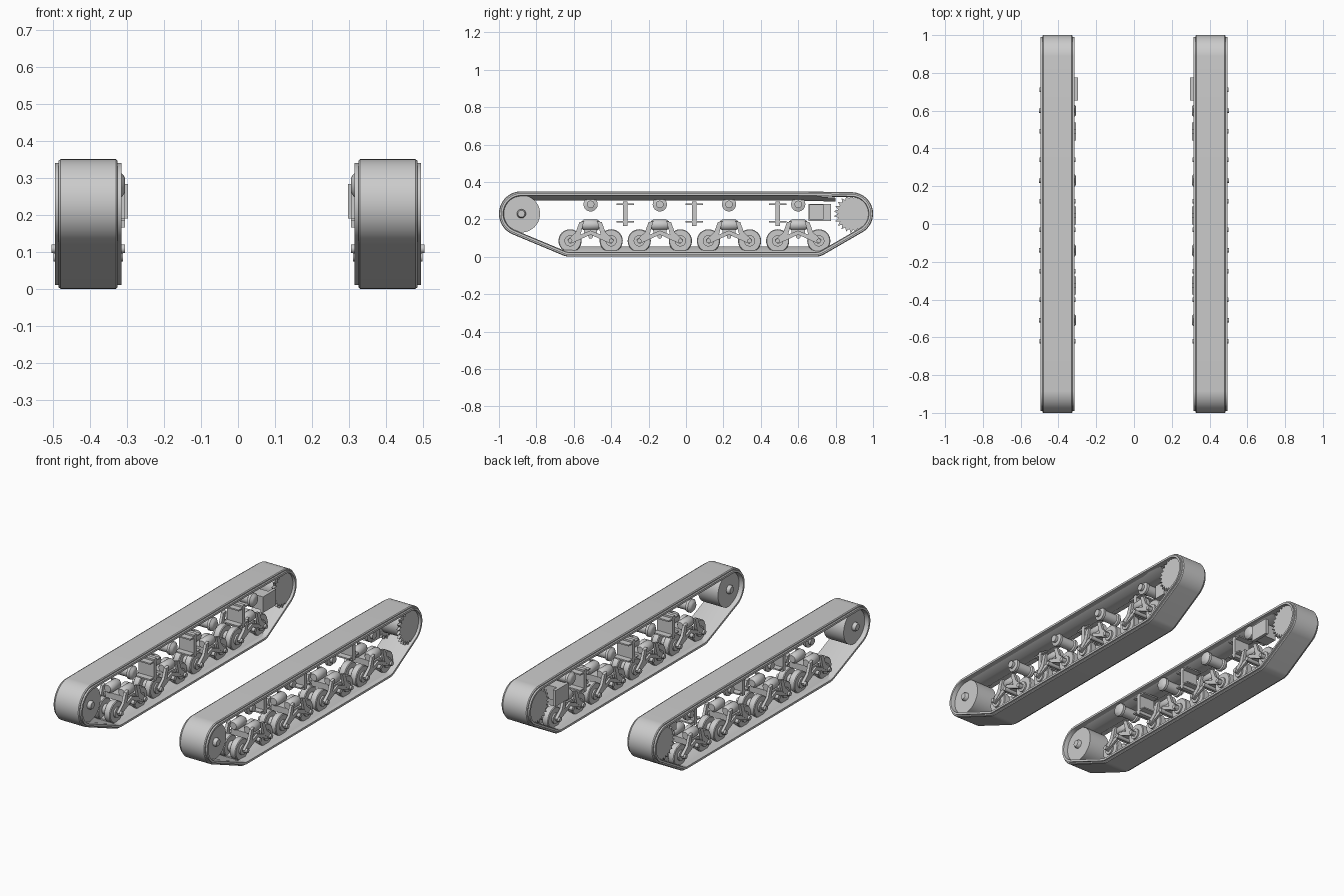
import bpy, bmesh
from math import sin, cos, pi

if "Cube" in bpy.data.objects:
    bpy.data.objects.remove(bpy.data.objects["Cube"])

grey = bpy.data.materials.new("steel_grey")
grey.use_nodes = True
COLOUR = (0.6, 0.6, 0.6, 1)
grey.diffuse_color = COLOUR
grey.node_tree.nodes["Principled BSDF"].inputs["Base Color"].default_value = COLOUR
MID = 0.405  # middle of one track across x


def finish(name, bm):
    """Turn a bmesh into an object mirrored to the other side."""
    bmesh.ops.recalc_face_normals(bm, faces=bm.faces)
    mesh = bpy.data.meshes.new(name)
    bm.to_mesh(mesh)
    bm.free()
    obj = bpy.data.objects.new(name, mesh)
    bpy.context.collection.objects.link(obj)
    mesh.materials.append(grey)
    obj.modifiers.new("other_side", "MIRROR").use_mirror_merge = False
    bpy.ops.object.select_all(action="DESELECT")
    obj.select_set(True)
    bpy.context.view_layer.objects.active = obj
    bpy.ops.object.shade_smooth_by_angle(angle=0.6)


def loft(bm, rings, closed=False):
    """Skin a list of equal rings, capped unless closed into a loop."""
    rows = [[bm.verts.new(p) for p in ring] for ring in rings]
    n = len(rows[0])
    for i in range(len(rows) if closed else len(rows) - 1):
        a, b = rows[i], rows[(i + 1) % len(rows)]
        for j in range(n):
            k = (j + 1) % n
            bm.faces.new((a[j], a[k], b[k], b[j]))
    if not closed:
        bm.faces.new(rows[0])
        bm.faces.new(rows[-1])


def lathe_x(bm, y, z, profile, n=32):
    """Turn (x, radius) points about an axis along x."""
    loft(bm, [[(x, y + r * cos(2 * pi * j / n), z + r * sin(2 * pi * j / n))
               for j in range(n)] for x, r in profile])


def prism(bm, outline, x0, x1):
    """Extrude a (y, z) outline along x."""
    loft(bm, [[(x, y, z) for y, z in outline] for x in (x0, x1)])


def box(bm, x0, x1, y0, y1, z0, z1):
    prism(bm, [(y0, z0), (y1, z0), (y1, z1), (y0, z1)], x0, x1)


# Track belt: a stepped section swept round the hull of five circles
CIRCLES = [(-0.88, 0.23, 0.12), (0.58, 0.25, 0.10), (0.885, 0.23, 0.115),
           (0.69, 0.1, 0.1), (-0.62, 0.1, 0.1)]


def belt_ring(x, inset, n=144):
    ring = []
    for j in range(n):
        c, s = cos(2 * pi * j / n), sin(2 * pi * j / n)
        y, z, r = max(CIRCLES, key=lambda k: k[0] * c + k[1] * s + k[2])
        ring.append((x, y + (r - inset) * c, z + (r - inset) * s))
    return ring


half_section = [(0.075, 0), (0.08, 0.004), (0.08, 0.01), (0.09, 0.01),
                (0.09, 0.022), (0.07, 0.026)]
section = half_section + [(-x, d) for x, d in reversed(half_section)]
bm = bmesh.new()
loft(bm, [belt_ring(MID + x, d) for x, d in section], closed=True)
finish("track_belt", bm)


# Tapered guide ridges inside the top and bottom runs
def ridge(name, stations):
    bm = bmesh.new()
    loft(bm, [[(MID - 0.075, y, base), (MID + 0.075, y, base),
               (MID + 0.03, y, tip), (MID - 0.03, y, tip)]
              for y, base, tip in stations])
    finish(name, bm)


ridge("upper_guide_ridge", [(-0.86, 0.33, 0.31), (-0.8, 0.33, 0.3),
                            (0.6, 0.33, 0.3), (0.8, 0.315, 0.295)])
ridge("lower_guide_ridge", [(-0.66, 0.025, 0.045), (-0.6, 0.02, 0.055),
                            (0.68, 0.02, 0.055), (0.73, 0.025, 0.045)])

# Front idler wheel with hub
bm = bmesh.new()
lathe_x(bm, -0.88, 0.23, [(MID - 0.065, 0.1), (MID + 0.065, 0.1)], 48)
lathe_x(bm, -0.88, 0.23, [(MID - 0.085, 0.018), (MID - 0.075, 0.024),
                          (MID + 0.075, 0.024), (MID + 0.085, 0.018)])
finish("idler_wheel", bm)

# Rear drive sprocket: two toothed discs on a drum
bm = bmesh.new()
TEETH = 24
teeth = []
for i in range(TEETH * 2):
    r, a = (0.105 if i % 2 else 0.083), pi * i / TEETH
    teeth.append((0.895 + r * cos(a), 0.23 + r * sin(a)))
for side in (-1, 1):
    x = MID + side * 0.068
    prism(bm, teeth, x - 0.008, x + 0.008)
lathe_x(bm, 0.895, 0.23, [(MID - 0.06, 0.07), (MID + 0.06, 0.07)])
finish("drive_sprocket", bm)

# Four bogies with a return roller above each
for i, y in enumerate((-0.51, -0.14, 0.23, 0.6)):
    wheels, frame, springs, roller = (bmesh.new() for _ in range(4))
    for end in (-1, 1):
        wy = y + end * 0.11
        for x in (MID - 0.037, MID + 0.037):
            lathe_x(wheels, wy, 0.085, [(x - 0.02, 0.058), (x - 0.016, 0.062),
                                        (x + 0.016, 0.062), (x + 0.02, 0.058)])
        lathe_x(wheels, wy, 0.085, [(MID - 0.094, 0.012), (MID + 0.094, 0.012)], 16)
        lathe_x(wheels, wy, 0.085, [(MID - 0.066, 0.03), (MID + 0.066, 0.03)], 20)
        # Swing arms on both faces of the wheels
        for x in (MID - 0.075, MID + 0.075):
            prism(frame, [(y + end * 0.035, 0.19), (y + end * 0.06, 0.185),
                          (y + end * 0.08, 0.13), (y + end * 0.125, 0.09),
                          (y + end * 0.11, 0.068), (y + end * 0.055, 0.115)],
                  x - 0.008, x + 0.008)
            prism(frame, [(y + end * 0.11, 0.068), (y + end * 0.125, 0.09),
                          (y, 0.14), (y, 0.118)], x - 0.006, x + 0.006)
    box(frame, MID - 0.07, MID + 0.07, y - 0.035, y + 0.035, 0.11, 0.145)
    lathe_x(frame, y, 0.108, [(MID - 0.099, 0.012), (MID + 0.099, 0.012)], 16)
    # Barrel springs lying along the track
    for x in (MID - 0.045, MID + 0.045):
        loft(springs, [[(x + r * cos(pi * j / 10), y + dy, 0.17 + r * sin(pi * j / 10))
                        for j in range(20)]
                       for dy, r in ((-0.048, 0.02), (-0.035, 0.029),
                                     (0.035, 0.029), (0.048, 0.02))])
    # Flared return roller
    lathe_x(roller, y, 0.28, [(0.306, 0.02), (0.309, 0.026), (0.32, 0.038),
                              (0.335, 0.038), (0.34, 0.03), (0.42, 0.03),
                              (0.425, 0.038), (0.44, 0.038), (0.445, 0.02),
                              (0.46, 0.02)])
    for name, part in (("bogie_wheels", wheels), ("bogie_frame", frame),
                       ("bogie_springs", springs), ("return_roller", roller)):
        finish(f"{name}_{i + 1}", part)

# I-shaped support brackets between the return rollers
for i, y in enumerate((-0.325, 0.045, 0.49)):
    bm = bmesh.new()
    box(bm, 0.306, MID, y - 0.012, y + 0.012, 0.165, 0.295)
    for z in (0.187, 0.281):
        box(bm, 0.306, MID, y - 0.047, y + 0.047, z - 0.004, z + 0.004)
    finish(f"support_bracket_{i + 1}", bm)

# Mounting box ahead of the sprocket
bm = bmesh.new()
box(bm, 0.297, 0.315, 0.655, 0.775, 0.19, 0.283)
box(bm, 0.315, 0.40, 0.66, 0.735, 0.2, 0.28)
finish("sprocket_mount", bm)
